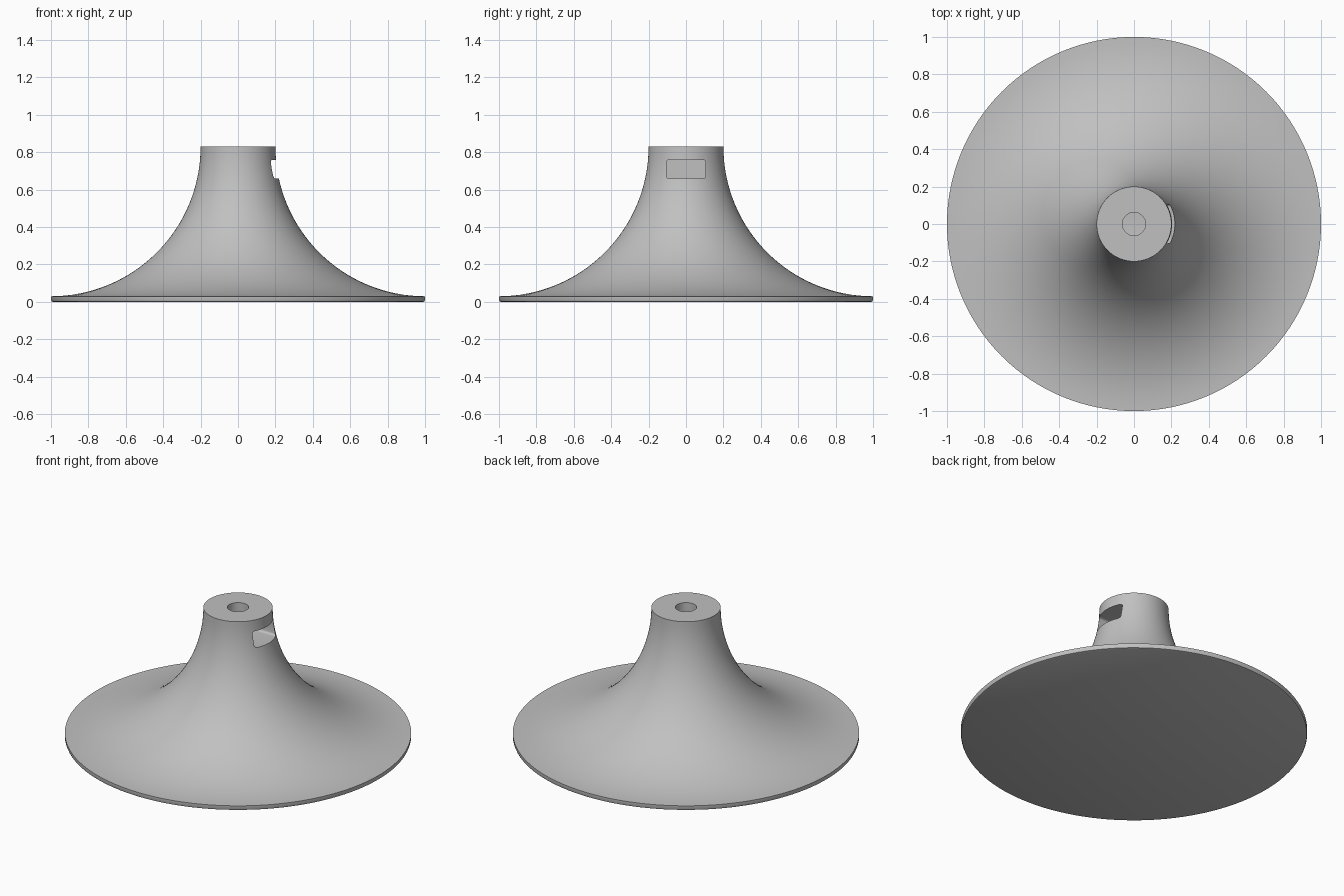
import bpy, bmesh, math
from mathutils import Matrix

if "Cube" in bpy.data.objects:
    bpy.data.objects.remove(bpy.data.objects["Cube"])

grey = bpy.data.materials.new("light grey")
grey.use_nodes = True
colour = (0.53, 0.53, 0.53, 1)
grey.diffuse_color = colour
grey.node_tree.nodes["Principled BSDF"].inputs["Base Color"].default_value = colour

TOP, RIM_Z, SWEEP = 0.83, 0.03, 0.8
SLOT_LOW, SLOT_HIGH = 0.66, 0.76


def make_object(name, bm):
    bmesh.ops.recalc_face_normals(bm, faces=bm.faces)
    mesh = bpy.data.meshes.new(name)
    bm.to_mesh(mesh)
    bm.free()
    mesh.materials.append(grey)
    obj = bpy.data.objects.new(name, mesh)
    bpy.context.collection.objects.link(obj)
    return obj


def lathe(name, profile, steps):
    bm = bmesh.new()
    verts = [bm.verts.new((r, 0, z)) for r, z in profile]
    edges = [bm.edges.new(pair) for pair in zip(verts, verts[1:])]
    bmesh.ops.spin(bm, geom=verts + edges, cent=(0, 0, 0), axis=(0, 0, 1),
                   angle=math.tau, steps=steps)
    bmesh.ops.remove_doubles(bm, verts=bm.verts, dist=1e-5)
    return make_object(name, bm)


# Flared stand: rounded rim, then a quarter arc sweeping up to the neck
profile = [(0, 0), (0.99, 0), (0.997, 0.003), (1, 0.01)]
for i in range(33):
    a = math.pi / 2 * i / 32
    profile.append((1 - SWEEP * math.sin(a), RIM_Z + SWEEP * (1 - math.cos(a))))
profile.append((0, TOP))
stand = lathe("flared_stand", profile, 128)

# Side slot cutter with rounded long edges
bm = bmesh.new()
bmesh.ops.create_cube(bm, size=1, matrix=Matrix.Translation(
    (0.1, 0, (SLOT_LOW + SLOT_HIGH) / 2)) @ Matrix.Diagonal((0.4, 0.21, SLOT_HIGH - SLOT_LOW, 1)))
long_edges = [e for e in bm.edges
              if abs(e.verts[0].co.x - e.verts[1].co.x) > 0.1]
bmesh.ops.bevel(bm, geom=long_edges, offset=0.014, segments=4, profile=0.5, affect='EDGES')
slot = make_object("slot_cutter", bm)

# Bolt hole cutter, from the top face down into the slot
bore = lathe("bore_cutter", [(0, 0.7), (0.062, 0.7), (0.062, 0.9), (0, 0.9)], 48)

bpy.context.view_layer.objects.active = stand
stand.select_set(True)
for cutter in (slot, bore):
    cutter.hide_render = True
    cut = stand.modifiers.new("cut", 'BOOLEAN')
    cut.operation = 'DIFFERENCE'
    cut.solver = 'EXACT'
    cut.object = cutter
    bpy.ops.object.modifier_apply(modifier=cut.name)
    bpy.data.objects.remove(cutter)

bpy.ops.object.shade_smooth_by_angle(angle=math.radians(30))
